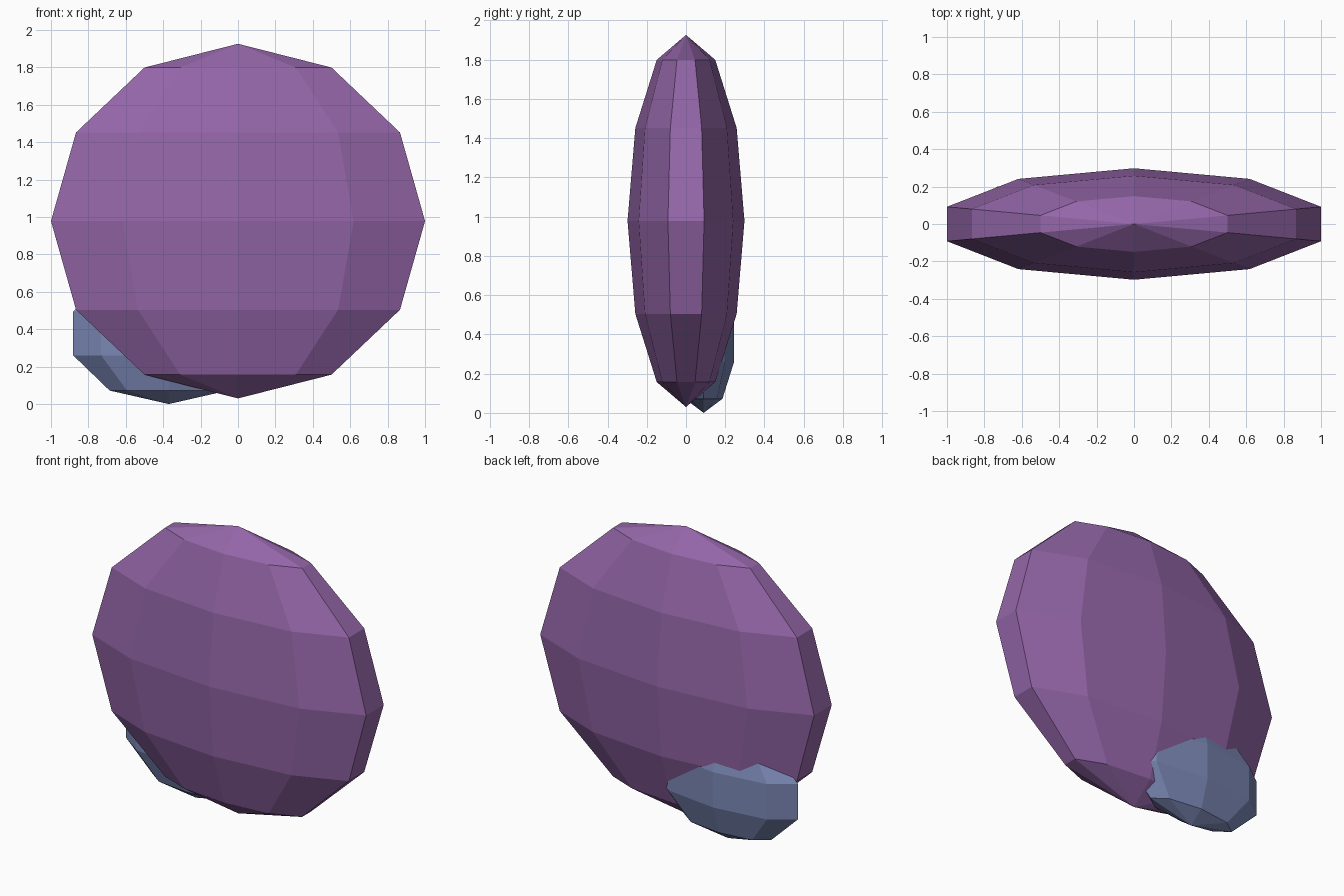
import bpy, bmesh, math

if "Cube" in bpy.data.objects:
    bpy.data.objects.remove(bpy.data.objects["Cube"])


def make_material(name, rgb):
    mat = bpy.data.materials.new(name)
    mat.diffuse_color = (*rgb, 1.0)
    mat.use_nodes = True
    mat.node_tree.nodes["Principled BSDF"].inputs["Base Color"].default_value = mat.diffuse_color
    return mat


def faceted_ellipsoid(name, segments, rings, radii, center, mat):
    """Flat-faced ellipsoid with one column of corners pointing along +y."""
    bm = bmesh.new()
    rx, ry, rz = radii
    cx, cy, cz = center
    loops = []
    for i in range(1, rings):
        polar = math.pi * i / rings
        s, c = math.sin(polar), math.cos(polar)
        loop = []
        for k in range(segments):
            a = math.pi / 2 + math.tau * k / segments
            loop.append(bm.verts.new((cx + rx * s * math.cos(a),
                                      cy + ry * s * math.sin(a),
                                      cz + rz * c)))
        loops.append(loop)
    top = bm.verts.new((cx, cy, cz + rz))
    bottom = bm.verts.new((cx, cy, cz - rz))
    for k in range(segments):
        n = (k + 1) % segments
        bm.faces.new((top, loops[0][k], loops[0][n]))
        bm.faces.new((bottom, loops[-1][n], loops[-1][k]))
        for up, low in zip(loops, loops[1:]):
            bm.faces.new((up[k], low[k], low[n], up[n]))
    bmesh.ops.recalc_face_normals(bm, faces=bm.faces)
    mesh = bpy.data.meshes.new(name)
    bm.to_mesh(mesh)
    bm.free()
    mesh.materials.append(mat)
    obj = bpy.data.objects.new(name, mesh)
    bpy.context.collection.objects.link(obj)
    return obj


purple = make_material("purple", (0.296, 0.133, 0.392))
slate_blue = make_material("slate blue", (0.195, 0.242, 0.456))

# Large flattened body
faceted_ellipsoid("body", 10, 6, (1.0 / math.cos(math.radians(18)), 0.298, 0.948),
                  (0, 0, 0.978), purple)

# Small lump tucked into the lower back corner
faceted_ellipsoid("lump", 8, 5, (0.538, 0.163, 0.377),
                  (-0.37, 0.09, 0.383 - 0.006), slate_blue)
